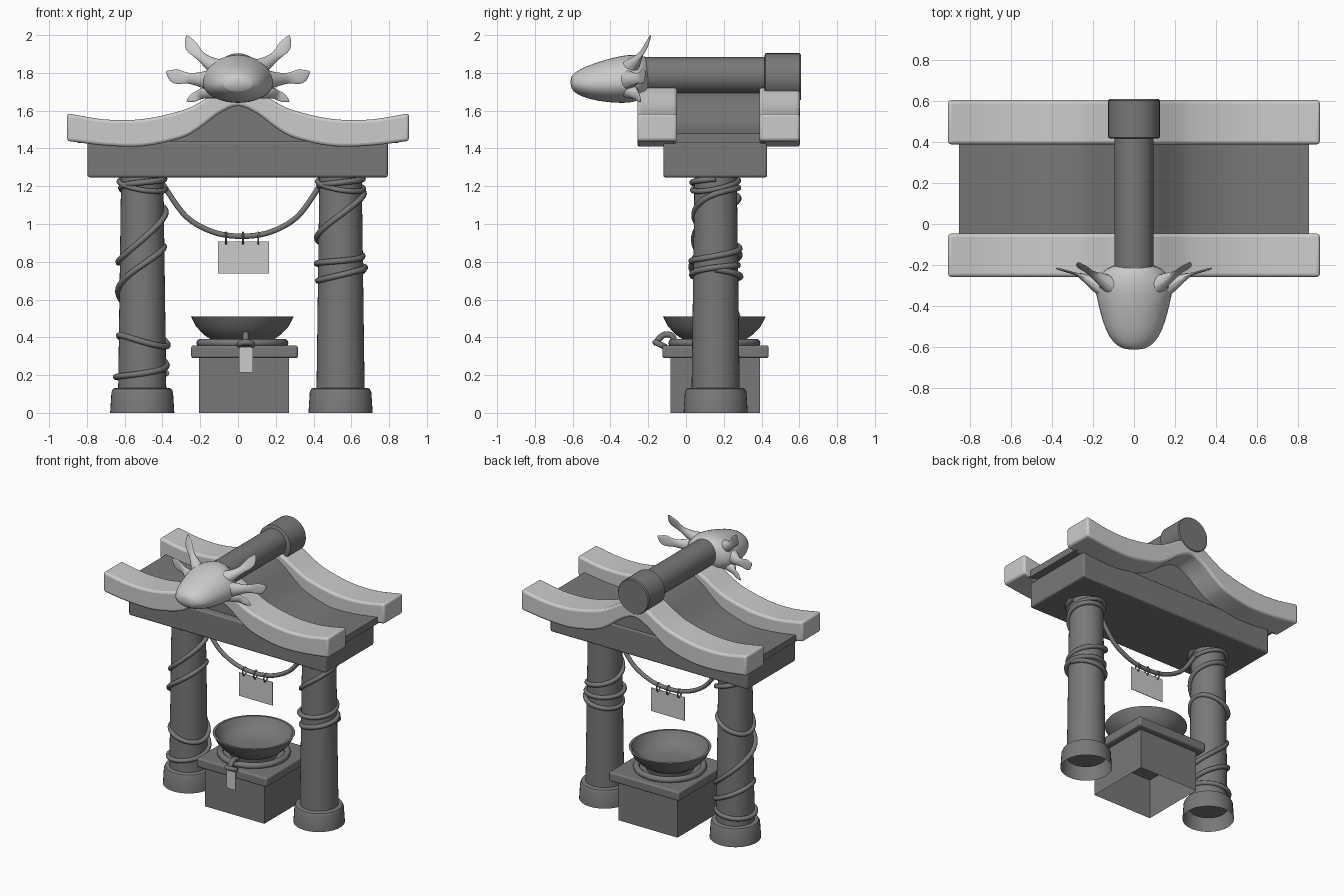
import bpy, bmesh, math
from mathutils import Vector

if "Cube" in bpy.data.objects:
    bpy.data.objects.remove(bpy.data.objects["Cube"])

TAU = 2 * math.pi


def material(name, g):
    m = bpy.data.materials.new(name)
    m.diffuse_color = (g, g, g, 1)
    m.use_nodes = True
    m.node_tree.nodes["Principled BSDF"].inputs["Base Color"].default_value = m.diffuse_color
    return m


DARK, LIGHT = material("dark_grey", 0.19), material("light_grey", 0.54)
LIGHT_PARTS = ("trim", "head", "gill", "sign_board", "tag")


def add_object(name, data):
    data.materials.append(LIGHT if any(w in name for w in LIGHT_PARTS) else DARK)
    ob = bpy.data.objects.new(name, data)
    bpy.context.collection.objects.link(ob)
    return ob


def loft(name, rings, caps=(True, True), subsurf=0, bevel=0):
    """Skin closed rings of points into one mesh."""
    bm = bmesh.new()
    vs = [[bm.verts.new(p) for p in r] for r in rings]
    n = len(vs[0])
    for a, b in zip(vs, vs[1:]):
        for i in range(n):
            bm.faces.new((a[i], a[(i + 1) % n], b[(i + 1) % n], b[i]))
    if caps[0]:
        bm.faces.new(vs[0][::-1])
    if caps[1]:
        bm.faces.new(vs[-1])
    bmesh.ops.recalc_face_normals(bm, faces=bm.faces)
    me = bpy.data.meshes.new(name)
    bm.to_mesh(me)
    bm.free()
    ob = add_object(name, me)
    if bevel:
        m = ob.modifiers.new("bevel", "BEVEL")
        m.width, m.segments, m.limit_method = bevel, 3, "ANGLE"
        m.angle_limit = math.radians(50)
    if subsurf:
        m = ob.modifiers.new("subsurf", "SUBSURF")
        m.levels = m.render_levels = subsurf
    return ob


def lathe(name, cx, cy, profile, caps=(True, True), n=40):
    return loft(name, [[(cx + r * math.cos(TAU * i / n), cy + r * math.sin(TAU * i / n), z)
                        for i in range(n)] for r, z in profile], caps)


def box(name, x0, x1, y0, y1, z0, z1, bevel=0, bottom=True):
    return loft(name, [[(x0, y0, z), (x1, y0, z), (x1, y1, z), (x0, y1, z)] for z in (z0, z1)],
                (bottom, True), bevel=bevel)


def rod(name, y_r, z, n=40):
    return loft(name, [[(r * math.cos(TAU * i / n), y, z + r * math.sin(TAU * i / n))
                        for i in range(n)] for y, r in y_r])


def tube(name, pts, r, cyclic=False):
    cu = bpy.data.curves.new(name, "CURVE")
    cu.dimensions, cu.bevel_depth, cu.bevel_resolution = "3D", r, 3
    cu.use_fill_caps = True
    s = cu.splines.new("POLY")
    s.points.add(len(pts) - 1)
    for p, q in zip(s.points, pts):
        p.co = (*q, 1)
    s.use_cyclic_u = cyclic
    return add_object(name, cu)


def ring(name, c, u, v, r, n=28):
    c, u, v = Vector(c), Vector(u), Vector(v)
    return tube(name, [c + u * math.cos(TAU * i / n) + v * math.sin(TAU * i / n)
                       for i in range(n)], r, True)


def smooth_path(pts, k=5):
    """Catmull-Rom samples through the points."""
    p = [Vector(q) for q in pts]
    p = [2 * p[0] - p[1]] + p + [2 * p[-1] - p[-2]]
    out = []
    for a, b, c, d in zip(p, p[1:], p[2:], p[3:]):
        for j in range(k):
            t = j / k
            out.append(0.5 * (2 * b + (c - a) * t + (2 * a - 5 * b + 4 * c - d) * t * t
                              + (3 * b - a - 3 * c + d) * t ** 3))
    return out + [p[-2]]


# pillars with flared feet (open underneath) and creeping vines
PY = 0.157
vines = {
    "left": (-0.507, [1.24, 1.19, 1.06, 0.80, 0.88, 0.64, 0.36, 0.41, 0.25, 0.19, 0.21]),
    "right": (0.543, [1.24, 1.20, 1.16, 0.93, 0.83, 0.79, 0.77, 0.70, 0.76]),
}
for side, (px, heights) in vines.items():
    lathe(side + "_foot", px, PY, [(0.17, 0), (0.163, 0.11), (0.155, 0.127), (0.145, 0.132),
                                   (0.11, 0.132)], (False, False))
    lathe(side + "_pillar", px, PY, [(0.128, 0.08), (0.112, 1.26)])
    pts = []
    for i, v in enumerate(smooth_path([(0, 0, h) for h in heights], 14)):
        a = -math.pi * i / 14
        r = 0.135 - 0.014 * v.z + 0.007 * math.sin(i * 0.31)
        pts.append((px + r * math.cos(a), PY + r * math.sin(a), v.z))
    tube(side + "_vine", pts, 0.016)
    ring(side + "_rope_wrap", (px, PY, 1.205), (0.122, 0, -0.02), (0, 0.122, 0.025), 0.014)

# beam
box("beam", -0.797, 0.793, -0.12, 0.43, 1.247, 1.437, 0.012)

# curved roof and its two edge pieces: x, bottom, top
half = [(0, 1.625, 1.74), (0.1, 1.585, 1.705), (0.2, 1.51, 1.645), (0.3, 1.455, 1.60),
        (0.5, 1.412, 1.556), (0.7, 1.415, 1.553), (0.905, 1.44, 1.586)]
curve = smooth_path([(-x, b, t) for x, b, t in half[:0:-1]] + half, 4)


def prism(name, profile, y0, y1, bevel=0):
    return loft(name, [[(x, y, z) for x, z in profile] for y in (y0, y1)], bevel=bevel)


trim = [(p.x, p.y) for p in curve] + [(p.x, p.z) for p in reversed(curve)]
prism("front_trim", trim, -0.258, -0.047, 0.016)
prism("back_trim", trim, 0.388, 0.603, 0.016)
deck = [(p.x * 0.94, p.y + 0.038 + 0.035 * max(0, 1 - abs(p.x) / 0.5)) for p in curve]
prism("roof", [(-0.85, 1.43)] + deck + [(0.85, 1.43)], -0.07, 0.42)

# ridge pole and end cap
rod("ridge_pole", [(-0.26, 0.096), (0.45, 0.096)], 1.788)
rod("ridge_cap", [(0.415, 0.115), (0.422, 0.126), (0.6, 0.126), (0.608, 0.12)], 1.778)

# creature head: y, half width, bottom, top
head = [(-0.612, 0.025, 1.735, 1.77), (-0.60, 0.08, 1.70, 1.795), (-0.55, 0.125, 1.672, 1.828),
        (-0.47, 0.157, 1.65, 1.858), (-0.38, 0.178, 1.64, 1.885), (-0.30, 0.198, 1.638, 1.90),
        (-0.24, 0.165, 1.655, 1.895), (-0.19, 0.105, 1.69, 1.885)]
rings = []
for y, w, b, t in head:
    mid = b + 0.42 * (t - b)
    row = []
    for i in range(20):
        c, s = math.cos(TAU * i / 20), math.sin(TAU * i / 20)
        row.append((w * c, y, mid + s * ((t - mid) if s > 0 else (mid - b))))
    rings.append(row)
loft("head", rings, subsurf=1)


# feathery gills: leaf lofts, three on each side
def gill(name, pts, widths, across, sx):
    path = smooth_path(pts, 3)
    ws = smooth_path([(w, 0, 0) for w in widths], 3)
    rows = []
    for i, p in enumerate(path):
        d = (path[min(i + 1, len(path) - 1)] - path[max(i - 1, 0)]).normalized()
        u = Vector(across)
        u = (u - d * u.dot(d)).normalized()
        v = d.cross(u)
        w = ws[i].x
        th = min(w, max(0.006, 0.055 * (1 - 1.7 * i / len(path))))
        q = [p + u * w * math.cos(TAU * k / 10) + v * th * math.sin(TAU * k / 10)
             for k in range(10)]
        rows.append([(sx * a.x, a.y, a.z) for a in q])
    loft(name, rows, subsurf=1)


for label, sx in (("left", -1), ("right", 1)):
    gill(label + "_upper_gill", [(0.09, -0.31, 1.815), (0.155, -0.27, 1.855),
                                 (0.205, -0.24, 1.895), (0.25, -0.21, 1.945),
                                 (0.272, -0.187, 2.0)],
         (0.06, 0.036, 0.027, 0.036, 0.004), (1, 0, -0.8), sx)
    gill(label + "_middle_gill", [(0.12, -0.33, 1.76), (0.2, -0.285, 1.765),
                                  (0.265, -0.25, 1.772), (0.335, -0.228, 1.783),
                                  (0.38, -0.215, 1.808)],
         (0.07, 0.042, 0.03, 0.042, 0.004), (0, 0, 1), sx)
    gill(label + "_lower_gill", [(0.11, -0.31, 1.71), (0.17, -0.28, 1.697), (0.205, -0.262, 1.684),
                                 (0.24, -0.25, 1.667), (0.272, -0.24, 1.648)],
         (0.05, 0.035, 0.027, 0.024, 0.003), (0, 0, 1), sx)

# hanging rope with sign board
RY = 0.165
tube("hanging_rope", smooth_path([(-0.43, RY, 1.27), (-0.375, RY, 1.175), (-0.27, RY, 1.035),
                                  (-0.13, RY, 0.957), (0.02, RY, 0.935), (0.17, RY, 0.957),
                                  (0.31, RY, 1.035), (0.415, RY, 1.175), (0.47, RY, 1.27)]), 0.015)
box("sign_board", -0.106, 0.164, RY - 0.002, RY + 0.002, 0.737, 0.907)
for x in (-0.063, 0.026, 0.107):
    ring("hanger_loop", (x, RY, 0.925), (0, 0.02, 0), (0, 0, 0.03), 0.005, 16)

# pedestal (open underneath), slab and basin
box("pedestal", -0.206, 0.27, -0.083, 0.392, 0, 0.3, bottom=False)
box("slab", -0.248, 0.317, -0.125, 0.438, 0.29, 0.357, 0.012)
BX, BY = 0.023, 0.15
lathe("basin", BX, BY, [(0.155, 0.35), (0.165, 0.388), (0.205, 0.415), (0.245, 0.458),
                        (0.272, 0.51), (0.255, 0.51), (0.228, 0.462), (0.185, 0.428),
                        (0.1, 0.412), (0.01, 0.41)])
ring("basin_rope", (BX, BY, 0.37), (0.222, 0, 0), (0, 0.222, 0), 0.022, 40)

# rope knot with small paper slip over the slab front
KX = 0.042
tube("knot_loop", smooth_path([(KX, -0.06, 0.365), (KX, -0.072, 0.405), (KX, -0.11, 0.415),
                               (KX, -0.145, 0.39), (KX, -0.155, 0.355)]), 0.017)
ring("knot_ring", (KX, -0.137, 0.362), (0.033, 0, 0), (0, -0.025, 0.012), 0.016)
box("small_tag", 0.005, 0.08, -0.141, -0.139, 0.213, 0.35)

# smooth shading with sharp edges kept
bpy.ops.object.select_all(action="DESELECT")
for ob in bpy.context.scene.objects:
    if ob.type == "MESH":
        ob.select_set(True)
        bpy.context.view_layer.objects.active = ob
bpy.ops.object.shade_smooth_by_angle(angle=math.radians(35))
